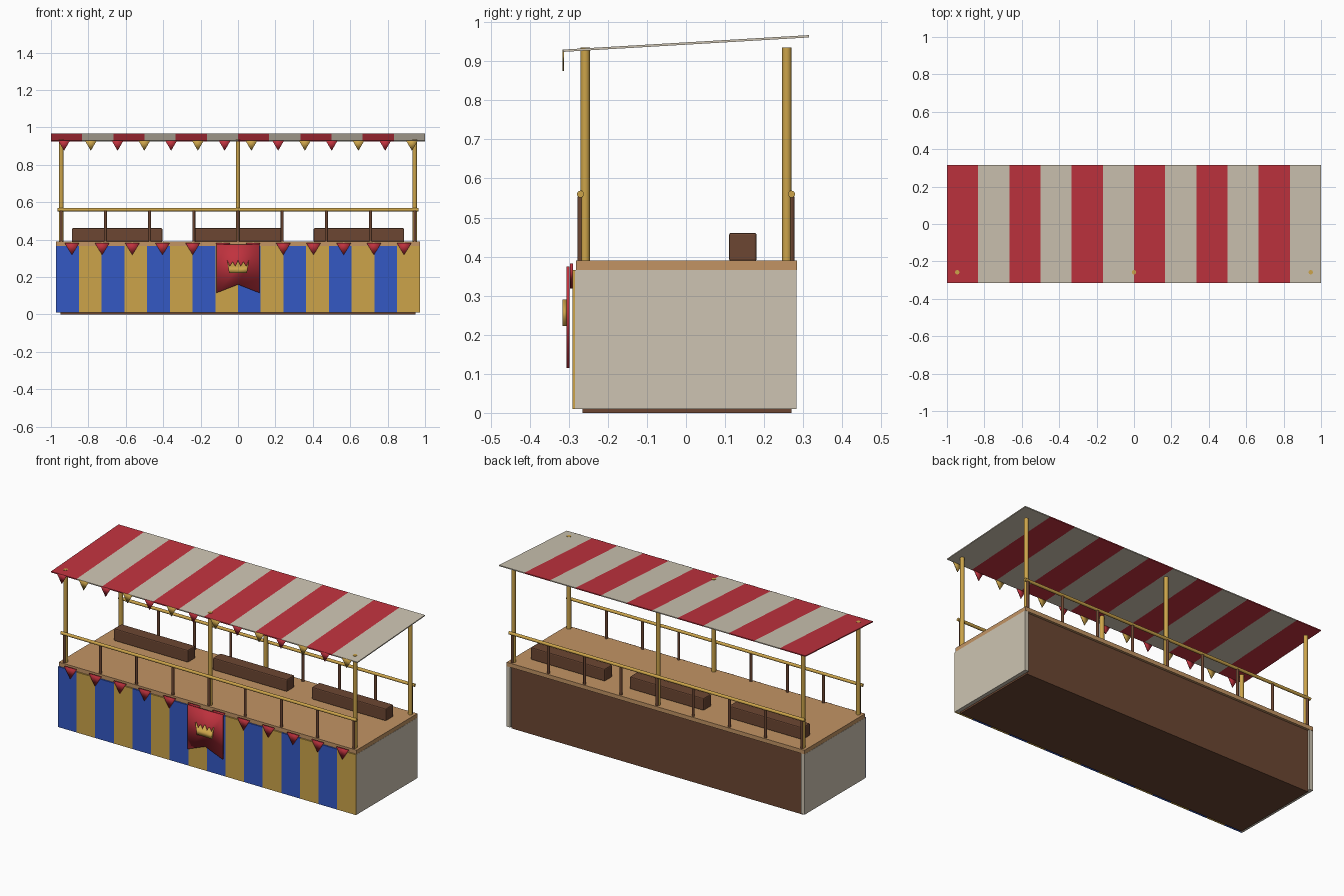
import bpy
import bmesh
import math

old = bpy.data.objects.get("Cube")
if old:
    bpy.data.objects.remove(old, do_unlink=True)


def material(name, *rgb):
    lin = [(c / 255 / 12.92) if c < 11 else ((c / 255 + 0.055) / 1.055) ** 2.4 for c in rgb]
    m = bpy.data.materials.new(name)
    m.use_nodes = True
    m.diffuse_color = (*lin, 1)
    m.node_tree.nodes["Principled BSDF"].inputs["Base Color"].default_value = (*lin, 1)
    return m


RED = material("red cloth", 192, 50, 62)
CREAM = material("cream cloth", 205, 196, 178)
BLUE = material("blue cloth", 52, 88, 195)
GOLD = material("gold paint", 204, 164, 74)
BROWN = material("dark wood", 108, 70, 50)
TAN = material("light wood", 194, 148, 100)


def finish(name, bm, *mats):
    bmesh.ops.recalc_face_normals(bm, faces=bm.faces[:])
    me = bpy.data.meshes.new(name)
    bm.to_mesh(me)
    bm.free()
    for m in mats:
        me.materials.append(m)
    ob = bpy.data.objects.new(name, me)
    bpy.context.collection.objects.link(ob)
    return ob


def box(name, lo, hi, mat, bevel=0):
    bm = bmesh.new()
    bmesh.ops.create_cube(bm, size=1)
    for v in bm.verts:
        v.co = [a + (b - a) * (c + 0.5) for a, b, c in zip(lo, hi, v.co)]
    ob = finish(name, bm, mat)
    if bevel:
        mod = ob.modifiers.new("Bevel", 'BEVEL')
        mod.width = bevel
        mod.segments = 2
    return ob


def rod(name, loc, radius, length, mat, along_x=False):
    bpy.ops.mesh.primitive_cylinder_add(
        vertices=16, radius=radius, depth=length, location=loc,
        rotation=(0, math.pi / 2 if along_x else 0, 0))
    ob = bpy.context.object
    ob.name = name
    ob.data.materials.append(mat)
    bpy.ops.object.shade_smooth_by_angle(angle=math.radians(40))
    return ob


def cutout(name, outline, y, depth, mat):
    """Flat shape drawn in x and z, thickened backwards from y."""
    bm = bmesh.new()
    face = bm.faces.new([bm.verts.new((x, y, z)) for x, z in outline])
    ext = bmesh.ops.extrude_face_region(bm, geom=[face])
    for g in ext["geom"]:
        if isinstance(g, bmesh.types.BMVert):
            g.co.y += depth
    if face.is_valid and len(bm.faces) < len(outline) + 2:
        bm.faces.new(face.verts[:])
    ob = finish(name, bm, mat)
    for p in ob.data.polygons:
        p.use_smooth = True
    return ob


def striped(name, profile, half, count, first, second):
    """Profile in y and z swept along x, with alternating coloured bands."""
    bm = bmesh.new()
    rings = [[bm.verts.new((-half + 2 * half * i / count, y, z)) for y, z in profile]
             for i in range(count + 1)]
    n = len(profile)
    for i in range(count):
        for k in range(n):
            f = bm.faces.new((rings[i][k], rings[i][(k + 1) % n],
                              rings[i + 1][(k + 1) % n], rings[i + 1][k]))
            f.material_index = i % 2
    bm.faces.new(rings[0]).material_index = 0
    bm.faces.new(rings[-1]).material_index = (count - 1) % 2
    return finish(name, bm, first, second)


def pennant(name, x, top, width, drop, y, depth, mat):
    cutout(name, [(x - width / 2, top), (x + width / 2, top), (x, top - drop)], y, depth, mat)


# Counter body, side panels and table top
box("counter_body", (-0.95, -0.265, 0), (0.95, 0.27, 0.37), BROWN)
for side, s in (("right", -1), ("left", 1)):
    xs = sorted((s * 0.95, s * 0.973))
    box(side + "_side_panel", (xs[0], -0.284, 0.01), (xs[1], 0.283, 0.366), CREAM)
box("counter_top", (-0.972, -0.282, 0.366), (0.972, 0.284, 0.39), TAN)

# Striped cloth front
striped("front_cloth", [(-0.29, 0.01), (-0.29, 0.366), (-0.265, 0.366), (-0.265, 0.01)],
        0.972, 16, BLUE, GOLD)

# Posts, rails and balusters along front and back
for edge, s in (("front", -1), ("back", 1)):
    for x in (-0.945, 0, 0.945):
        rod(edge + "_post", (x, s * 0.258, 0.6625), 0.012, 0.545, GOLD)
    rod(edge + "_rail", (0, s * 0.27, 0.56), 0.009, 1.93, GOLD, along_x=True)
    for i in range(9):
        rod(edge + "_baluster", (-0.945 + i * 0.23625, s * 0.27, 0.472), 0.008, 0.165, BROWN)

# Display blocks on the table top
for x in (-0.646, 0, 0.646):
    box("display_block", (x - 0.242, 0.11, 0.388), (x + 0.242, 0.181, 0.461), BROWN, 0.006)

# Sloping striped awning
striped("awning", [(-0.315, 0.924), (-0.315, 0.93), (0.315, 0.967), (0.315, 0.961)],
        1.0, 12, RED, CREAM)

# Bunting under the awning and along the counter edge
for i in range(14):
    pennant("awning_pennant", -0.93 + i * 1.86 / 13, 0.93, 0.064, 0.055, -0.316, 0.004,
            GOLD if i % 2 else RED)
for i in range(12):
    pennant("counter_pennant", -0.888 + i * 1.776 / 11, 0.382, 0.078, 0.064, -0.297, 0.008, RED)

# Swallowtail banner with a raised crown
cutout("banner", [(-0.115, 0.375), (0.115, 0.375), (0.115, 0.115), (0, 0.16), (-0.115, 0.115)],
       -0.306, 0.008, RED)
crown = [(0.048, 0.222), (-0.048, 0.222)]
for i in range(5):
    x = -0.058 + i * 0.029
    crown.append((x, 0.29 if i % 2 == 0 else 0.283))
    if i < 4:
        crown.append((x + 0.0145, 0.258))
cutout("banner_crown", crown, -0.316, 0.011, GOLD)
